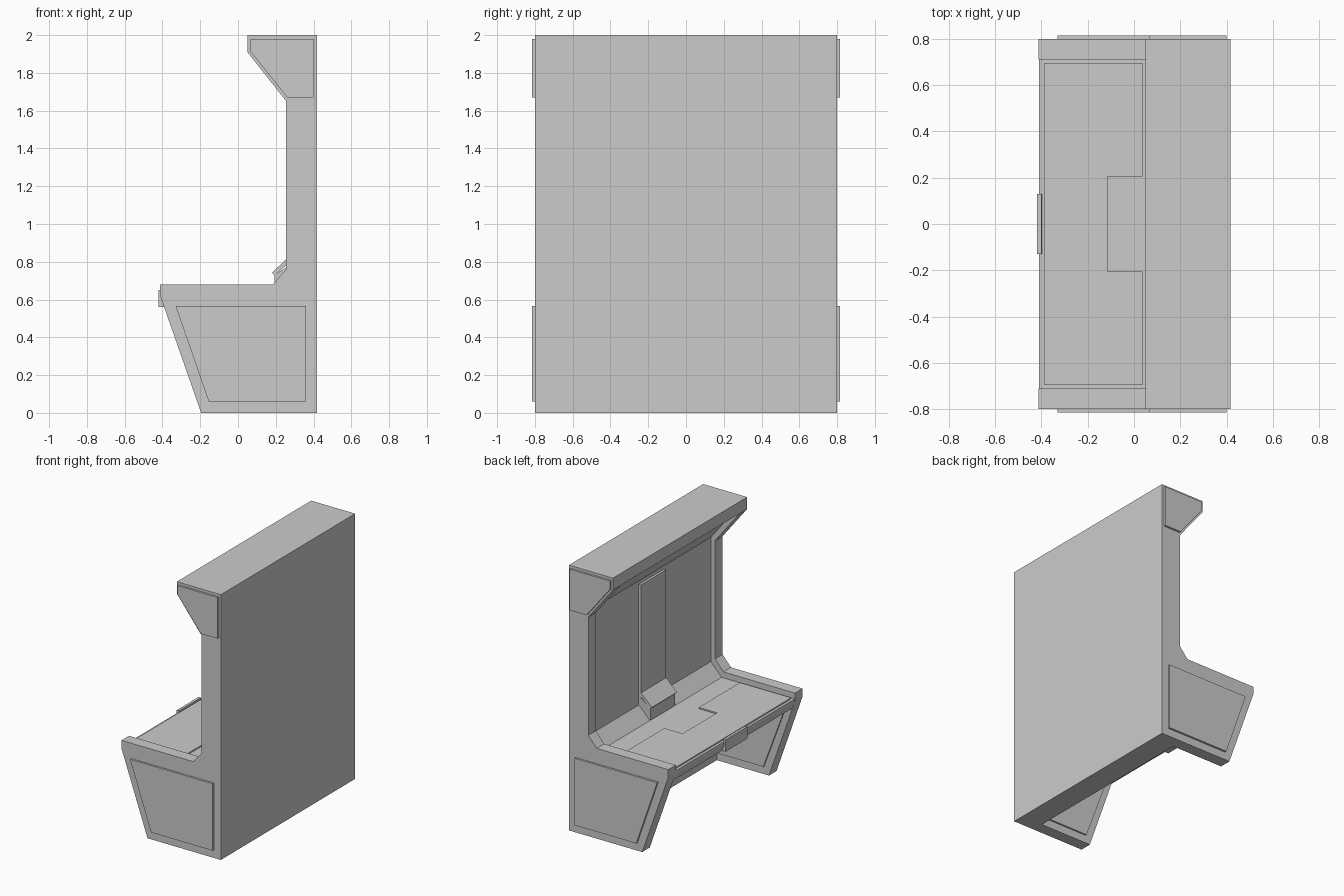
import bpy, bmesh


def prism(name, profile, y0, y1):
    """Extrude an (x, z) profile from y0 to y1."""
    bm = bmesh.new()
    a = [bm.verts.new((x, y0, z)) for x, z in profile]
    b = [bm.verts.new((x, y1, z)) for x, z in profile]
    n = len(profile)
    bm.faces.new(a)
    bm.faces.new(b[::-1])
    for i in range(n):
        j = (i + 1) % n
        bm.faces.new((a[i], b[i], b[j], a[j]))
    bmesh.ops.recalc_face_normals(bm, faces=bm.faces)
    me = bpy.data.meshes.new(name)
    bm.to_mesh(me)
    bm.free()
    ob = bpy.data.objects.new(name, me)
    bpy.context.collection.objects.link(ob)
    return ob


def rect(x0, x1, z0, z1):
    return [(x0, z0), (x1, z0), (x1, z1), (x0, z1)]


side = [(-0.195, 0), (0.417, 0), (0.417, 2), (0.05, 2), (0.05, 1.91), (0.255, 1.65),
        (0.255, 0.76), (0.185, 0.68), (-0.412, 0.68), (-0.412, 0.62)]
lower_panel = [(-0.33, 0.565), (0.36, 0.565), (0.36, 0.06), (-0.155, 0.06)]
inner_panel = [(-0.33, 0.53), (0.22, 0.53), (0.22, 0.06), (-0.155, 0.06)]
upper_panel = [(0.065, 1.98), (0.40, 1.98), (0.40, 1.67), (0.26, 1.67), (0.065, 1.915)]

# Side walls with raised panels, mirrored left and right
for s, label in ((1, "left"), (-1, "right")):
    prism(f"side_wall_{label}", side, s * 0.71, s * 0.8)
    prism(f"lower_side_panel_{label}", lower_panel, s * 0.795, s * 0.815)
    prism(f"upper_side_panel_{label}", upper_panel, s * 0.795, s * 0.815)
    prism(f"inner_leg_panel_{label}", inner_panel, s * 0.698, s * 0.715)

# Recessed body between the walls: back wall, canopy and desk slab
body = [(0.24, 0), (0.417, 0), (0.417, 2), (0.05, 2), (0.05, 1.91), (0.075, 1.91),
        (0.09, 1.92), (0.29, 1.667), (0.29, 0.73), (0.20, 0.635), (-0.41, 0.635),
        (-0.41, 0.615), (-0.39, 0.56), (0.24, 0.56)]
prism("back_wall_and_desk", body, -0.71, 0.71)

# Raised desk top with a notch at the rear centre
prism("desk_top_front", rect(-0.39, -0.115, 0.63, 0.645), -0.695, 0.695)
for s, label in ((1, "left"), (-1, "right")):
    prism(f"desk_top_rear_{label}", rect(-0.115, 0.037, 0.63, 0.645), s * 0.205, s * 0.695)

# Front handle
prism("desk_handle", [(-0.42, 0.56), (-0.385, 0.56), (-0.40, 0.65), (-0.42, 0.65)], -0.13, 0.13)

# Centre wall panel and the sloped control box beneath it
prism("wall_panel", rect(0.272, 0.30, 0.72, 1.64), -0.15, 0.15)
prism("control_box", [(0.193, 0.64), (0.30, 0.64), (0.30, 0.80), (0.193, 0.73)], -0.145, 0.145)
prism("control_box_lid", [(0.18, 0.742), (0.195, 0.728), (0.285, 0.81), (0.27, 0.828)], -0.15, 0.15)
